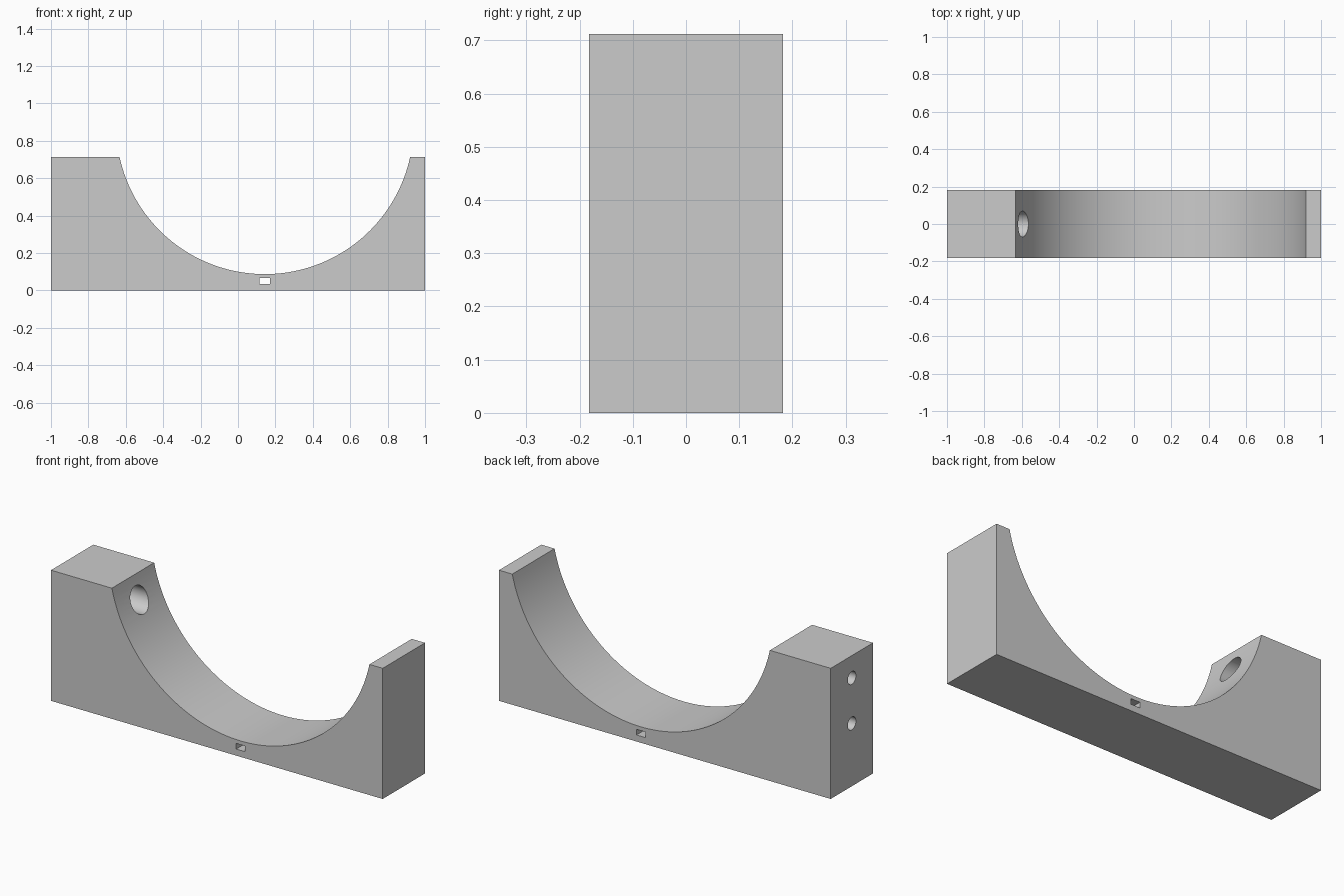
import bpy, bmesh, math
from mathutils import Matrix

cube = bpy.data.objects.get("Cube")
if cube:
    bpy.data.objects.remove(cube, do_unlink=True)

HALF_DEPTH, HEIGHT = 0.182, 0.712
ARC_X, ARC_BOTTOM, ARC_HALF = 0.1435, 0.087, 0.7765
SAG = HEIGHT - ARC_BOTTOM
RADIUS = (ARC_HALF ** 2 + SAG ** 2) / (2 * SAG)
SEGMENTS = 72

grey = bpy.data.materials.new("light grey")
grey.use_nodes = True
COLOR = (0.6, 0.6, 0.6, 1)
grey.diffuse_color = COLOR
grey.node_tree.nodes["Principled BSDF"].inputs["Base Color"].default_value = COLOR


def add_object(name, bm):
    bmesh.ops.recalc_face_normals(bm, faces=bm.faces)
    mesh = bpy.data.meshes.new(name)
    bm.to_mesh(mesh)
    bm.free()
    mesh.materials.append(grey)
    obj = bpy.data.objects.new(name, mesh)
    bpy.context.collection.objects.link(obj)
    return obj


def drill(name, x0, x1, z, radius):
    """Round cutter lying along x."""
    bm = bmesh.new()
    turn = Matrix.Translation(((x0 + x1) / 2, 0, z)) @ Matrix.Rotation(math.pi / 2, 4, 'Y')
    bmesh.ops.create_cone(bm, cap_ends=True, segments=48, radius1=radius,
                          radius2=radius, depth=x1 - x0, matrix=turn)
    return add_object(name, bm)


# Cradle body: rectangular profile with a circular saddle, extruded in depth
sweep = math.asin(ARC_HALF / RADIUS)
profile = [(-1, HEIGHT), (-1, 0), (1, 0), (1, HEIGHT)]
for i in range(SEGMENTS + 1):
    a = sweep * (1 - 2 * i / SEGMENTS)
    profile.append((ARC_X + RADIUS * math.sin(a),
                    ARC_BOTTOM + RADIUS * (1 - math.cos(a))))
bm = bmesh.new()
face = bm.faces.new([bm.verts.new((x, -HALF_DEPTH, z)) for x, z in profile])
extruded = bmesh.ops.extrude_face_region(bm, geom=[face])["geom"]
bmesh.ops.translate(bm, vec=(0, 2 * HALF_DEPTH, 0),
                    verts=[v for v in extruded if isinstance(v, bmesh.types.BMVert)])
body = add_object("cradle_body", bm)

# Slot through the thin web below the saddle
bm = bmesh.new()
bmesh.ops.create_cube(bm, size=1, matrix=Matrix.Translation((ARC_X, 0, 0.051))
                      @ Matrix.Diagonal((0.055, 1, 0.031, 1)))
slot = add_object("slot_cutter", bm)

# Counterbored upper hole and blind lower hole in the thick end
cutters = [slot,
           drill("counterbore_cutter", -0.84, -0.4, 0.59, 0.069),
           drill("upper_hole_cutter", -1.1, -0.8, 0.59, 0.035),
           drill("lower_hole_cutter", -1.1, -0.7, 0.342, 0.035)]

bpy.ops.object.select_all(action='DESELECT')
bpy.context.view_layer.objects.active = body
body.select_set(True)
for cutter in cutters:
    cutter.hide_render = True
    mod = body.modifiers.new(cutter.name, 'BOOLEAN')
    mod.operation = 'DIFFERENCE'
    mod.solver = 'EXACT'
    mod.object = cutter
    bpy.ops.object.modifier_apply(modifier=mod.name)
    bpy.data.objects.remove(cutter, do_unlink=True)

bpy.ops.object.shade_smooth_by_angle(angle=math.radians(30))
